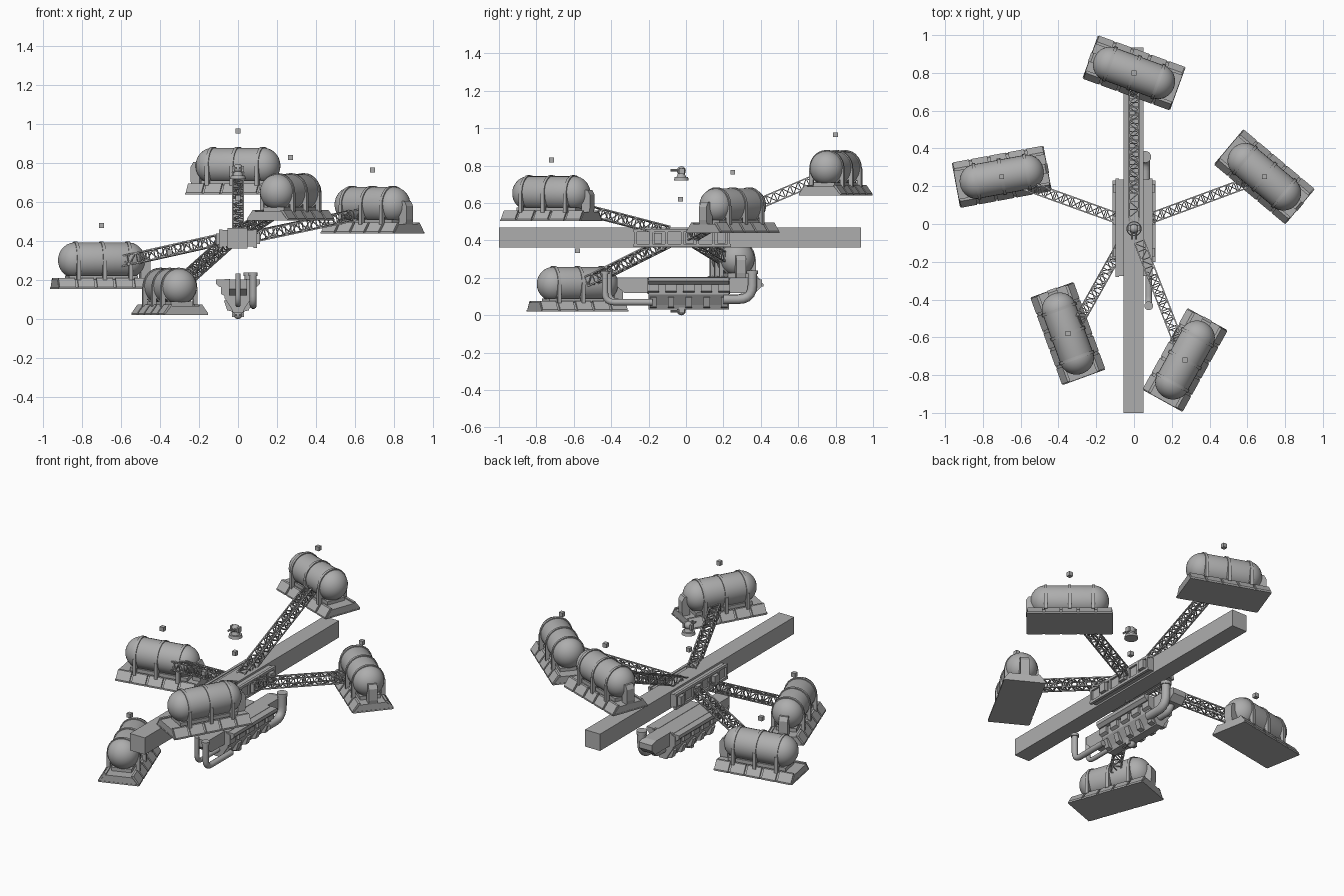
import bpy, bmesh, math
from mathutils import Matrix, Vector

if "Cube" in bpy.data.objects:
    bpy.data.objects.remove(bpy.data.objects["Cube"])

T, R = Matrix.Translation, Matrix.Rotation
grey = bpy.data.materials.new("plain grey")
grey.diffuse_color = (0.42, 0.42, 0.42, 1)
grey.use_nodes = True
grey.node_tree.nodes["Principled BSDF"].inputs["Base Color"].default_value = grey.diffuse_color


def finish(bm, name, M=Matrix(), smooth=False):
    bm.transform(M)
    bmesh.ops.recalc_face_normals(bm, faces=bm.faces)
    me = bpy.data.meshes.new(name)
    bm.to_mesh(me)
    bm.free()
    me.materials.append(grey)
    ob = bpy.data.objects.new(name, me)
    bpy.context.collection.objects.link(ob)
    if smooth:
        bpy.ops.object.select_all(action='DESELECT')
        bpy.context.view_layer.objects.active = ob
        ob.select_set(True)
        bpy.ops.object.shade_smooth_by_angle(angle=math.radians(35))
    return ob


def box(bm, lo, hi):
    lo, hi = Vector(lo), Vector(hi)
    bmesh.ops.create_cube(bm, size=1, matrix=T((lo + hi) / 2) @ Matrix.Diagonal((*(hi - lo), 1)))


def cyl(bm, c, r1, r2, depth, axis='Z', n=24):
    rot = {'Z': Matrix(), 'X': R(math.pi / 2, 4, 'Y'), 'Y': R(math.pi / 2, 4, 'X')}[axis]
    bmesh.ops.create_cone(bm, cap_ends=True, segments=n, radius1=r1, radius2=r2,
                          depth=depth, matrix=T(c) @ rot)


def prism(bm, profile, a, b, axis):
    """Extrude a 2D profile (across, z) from a to b along x or y."""
    put = (lambda t, p: (t, p[0], p[1])) if axis == 'X' else (lambda t, p: (p[0], t, p[1]))
    ends = [[bm.verts.new(put(t, p)) for p in profile] for t in (a, b)]
    bm.faces.new(ends[0])
    bm.faces.new(ends[1][::-1])
    n = len(profile)
    for i in range(n):
        j = (i + 1) % n
        bm.faces.new((ends[0][i], ends[1][i], ends[1][j], ends[0][j]))


def bar(bm, p, q, w=0.005):
    d = q - p
    M = T((p + q) / 2) @ d.to_track_quat('Z', 'Y').to_matrix().to_4x4()
    bmesh.ops.create_cube(bm, size=1, matrix=M @ Matrix.Diagonal((w, w, d.length, 1)))


def marker(name, x, y, z):
    bm = bmesh.new()
    box(bm, (x - .013, y - .013, z - .013), (x + .013, y + .013, z + .013))
    finish(bm, name)


def pod(tag, x, y, z, angle):
    M = T((x, y, z)) @ R(math.radians(angle), 4, 'Z')
    # sloped base with five armour plates on each long side
    bm = bmesh.new()
    box(bm, (-.247, -.119, 0), (.247, .119, .008))
    prism(bm, [(-.112, .008), (.112, .008), (.08, .048), (-.08, .048)], -.245, .245, 'X')
    for s in (-1, 1):
        for i in range(5):
            c = (i - 2) * .099
            prism(bm, [(s * .08, .004), (s * .122, 0), (s * .122, .01), (s * .088, .056),
                       (s * .074, .056)], c - .043, c + .043, 'X')
    box(bm, (-.18, -.06, .045), (.18, .06, .07))
    finish(bm, tag + "_base", M)
    # capsule tank
    bm = bmesh.new()
    bmesh.ops.create_uvsphere(bm, u_segments=28, v_segments=15, radius=.092,
                              matrix=R(math.pi / 2, 4, 'Y'))
    for v in bm.verts:
        v.co.x = v.co.x * .95 + math.copysign(.138, v.co.x)
    bm.transform(T((0, 0, .147)))
    finish(bm, tag + "_tank", M, True)
    # hoops and cradles
    bm = bmesh.new()
    for c in (-.136, 0, .136):
        cyl(bm, (c, 0, .147), .097, .097, .016, 'X', 28)
        for s in (-1, 1):
            box(bm, (c - .01, s * .088 - .011, .045), (c + .01, s * .088 + .011, .145))
    finish(bm, tag + "_hoops", M, True)
    # end post with chamfered head
    bm = bmesh.new()
    prism(bm, [(.2, .045), (.245, .045), (.25, .07), (.25, .14), (.235, .165), (.2, .165)],
          -.026, .026, 'Y')
    finish(bm, tag + "_end_post", M)
    marker(tag + "_marker", x, y, z + .325)


def truss(name, start, end):
    a, b = Vector(start), Vector(end)
    d = b - a
    side = d.cross(Vector((0, 0, 1))).normalized() * .026
    up = side.cross(d).normalized() * .026
    corners = [side + up, side - up, -side - up, -side + up]
    n = round(d.length / .048)
    bm = bmesh.new()
    for k, c in enumerate(corners):
        e = corners[(k + 1) % 4]
        bar(bm, a + c, b + c, .007)
        for i in range(n + 1):
            p = a + d * i / n
            bar(bm, p + c, p + e)
            if i < n:
                q = a + d * (i + 1) / n
                bar(bm, p + (c if i % 2 else e), q + (e if i % 2 else c))
    finish(bm, name)


def pipe(name, pts, radius, bend):
    pts = [Vector(p) for p in pts]
    path = [pts[0]]
    for p, c, q in zip(pts, pts[1:], pts[2:]):
        u, w = c + (p - c).normalized() * bend, c + (q - c).normalized() * bend
        path += [u.lerp(c, t).lerp(c.lerp(w, t), t) for t in (0, .2, .4, .6, .8, 1)]
    path.append(pts[-1])
    cu = bpy.data.curves.new(name, 'CURVE')
    cu.dimensions = '3D'
    cu.bevel_depth, cu.bevel_resolution, cu.use_fill_caps = radius, 3, True
    sp = cu.splines.new('POLY')
    sp.points.add(len(path) - 1)
    for pt, co in zip(sp.points, path):
        pt.co = (*co, 1)
    cu.materials.append(grey)
    ob = bpy.data.objects.new(name, cu)
    bpy.context.collection.objects.link(ob)
    bpy.ops.object.select_all(action='DESELECT')
    bpy.context.view_layer.objects.active = ob
    ob.select_set(True)
    bpy.ops.object.convert(target='MESH')


def turret(name, M):
    bm = bmesh.new()
    cyl(bm, (0, 0, .009), .04, .036, .018)
    cyl(bm, (0, 0, .028), .026, .018, .022)
    bmesh.ops.create_uvsphere(bm, u_segments=16, v_segments=10, radius=.024,
                              matrix=T((0, 0, .053)))
    for s in (-1, 1):
        cyl(bm, (s * .01, -.035, .056), .006, .006, .045, 'Y', 10)
        box(bm, (s * .025 - .006, -.012, .035), (s * .025 + .006, .016, .066))
    finish(bm, name, M, True)


# five tank pods and their truss arms
pods = [("rear_pod", 0, .80, .64, 160), ("right_pod", .69, .25, .44, -40),
        ("left_pod", -.70, .25, .155, 10.5), ("front_left_pod", -.35, -.58, .02, 110),
        ("front_right_pod", .27, -.72, .505, 61)]
for p in pods:
    pod(*p)
truss("rear_arm", (0, 0, .43), (0, .74, .745))
truss("right_arm", (.06, .02, .42), (.63, .23, .54))
truss("left_arm", (-.06, .02, .415), (-.60, .215, .295))
truss("front_left_arm", (-.06, -.1, .39), (-.295, -.52, .18))
truss("front_right_arm", (.03, -.1, .45), (.24, -.64, .59))

# long central beam
bm = bmesh.new()
box(bm, (-.055, -1, .362), (.05, .935, .468))
finish(bm, "central_beam")

# hub side panels with ribs and rails
bm = bmesh.new()
for s in (-1, 1):
    x0, x1, x2 = sorted((s * .04, s * .085)), sorted((s * .08, s * .097)), sorted((s * .09, s * .112))
    box(bm, (x0[0], -.275, .372), (x0[1], .235, .456))
    for z in (.365, .445):
        box(bm, (x1[0], -.28, z), (x1[1], .24, z + .016))
    for i in range(7):
        y = -.27 + i * .083
        box(bm, (x1[0], y - .007, .37), (x1[1], y + .007, .455))
    for y in (-.15, .02, .19):
        box(bm, (x2[0], y - .022, .385), (x2[1], y + .022, .44))
finish(bm, "hub_panels")
marker("hub_marker", 0, -.03, .62)

# engine deck with tapered ends
bm = bmesh.new()
for s in (-1, 1):
    prism(bm, [(-.2, .165), (.2, .165), (.22, .205), (-.2, .205)], s * .04, s * .07, 'X')
    prism(bm, [(s * .04, .165), (s * .095, .165), (s * .113, .182), (s * .113, .203),
               (s * .04, .203)], -.2, .23, 'Y')
prism(bm, [(-.33, .12), (.37, .12), (.405, .155), (.405, .19), (.36, .203), (-.37, .203),
           (-.37, .155)], -.045, .045, 'X')
finish(bm, "engine_deck")

# engine body with two rows of blocks
bm = bmesh.new()
prism(bm, [(-.072, .18), (.072, .18), (.07, .11), (.035, .055), (.025, .032), (-.025, .032),
           (-.035, .055), (-.07, .11)], -.2, .23, 'Y')
for s in (-1, 1):
    for i in range(5):
        y = -.175 + i * .095
        prism(bm, [(s * .06, .2), (s * .088, .19), (s * .088, .13), (s * .06, .115)],
              y - .03, y + .03, 'Y')
        prism(bm, [(s * .04, .105), (s * .072, .095), (s * .055, .045), (s * .025, .038)],
              y - .017, y + .017, 'Y')
finish(bm, "engine_block")

# exhaust pipes
pipe("front_pipe", [(.078, -.433, .235), (.078, -.433, .07), (.078, -.18, .07)], .018, .05)
pipe("front_inner_pipe", [(0, -.41, .235), (0, -.41, .075), (0, -.18, .075)], .014, .05)
pipe("rear_pipe", [(.06, .355, .235), (.06, .355, .085), (.06, .2, .085)], .026, .075)
pipe("rear_inner_pipe", [(0, .33, .2), (0, .33, .09), (0, .2, .09)], .022, .06)
bm = bmesh.new()
cyl(bm, (.06, .355, .23), .031, .031, .02)
cyl(bm, (.078, -.433, .23), .023, .023, .016)
finish(bm, "pipe_collars", smooth=True)

# gun turrets above and below
turret("upper_turret", T((0, -.025, .72)))
turret("lower_turret", T((0, -.025, .077)) @ Matrix.Diagonal((1, 1, -1, 1)))
